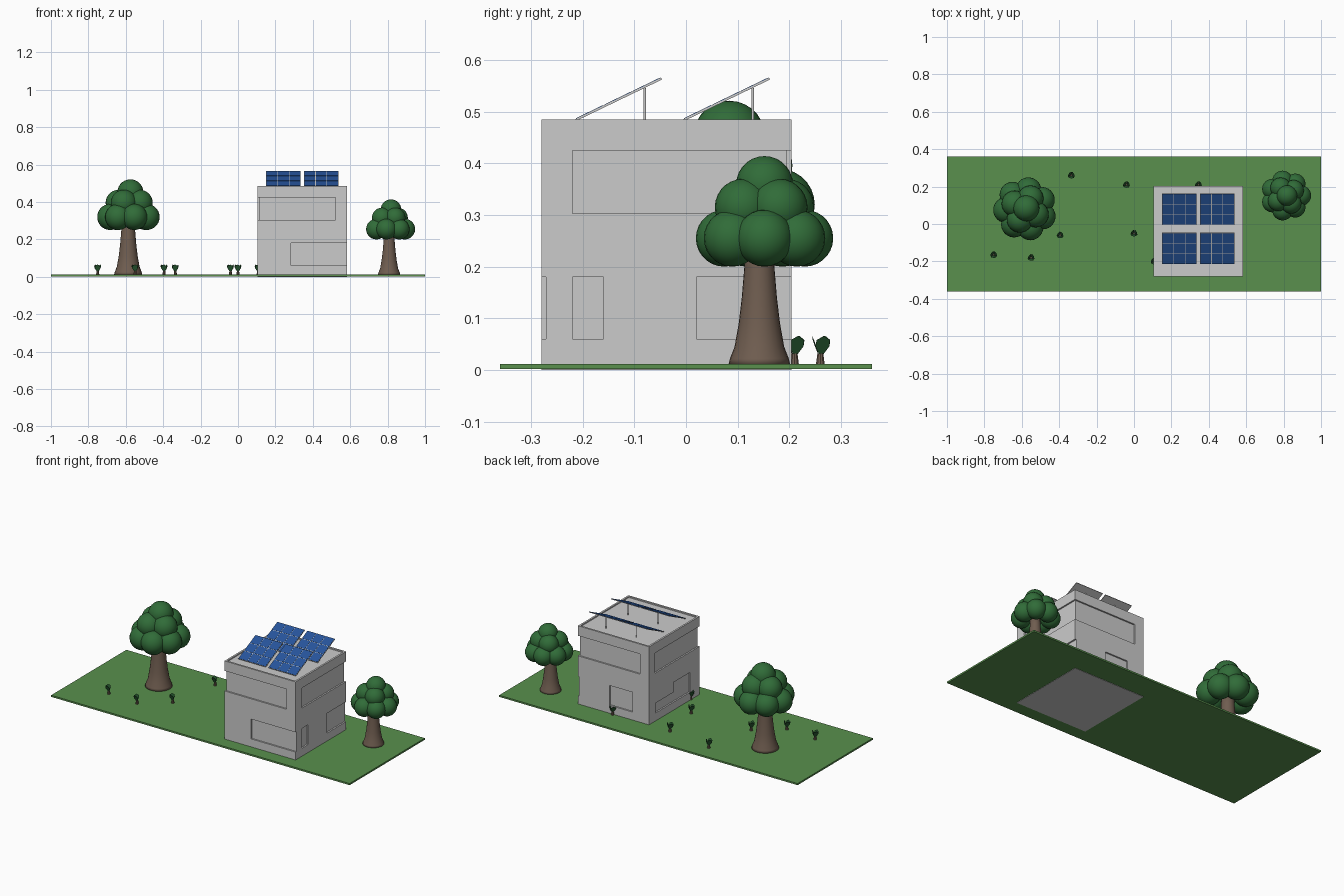
import bpy, bmesh, math
from mathutils import Vector, Matrix

if "Cube" in bpy.data.objects:
    bpy.data.objects.remove(bpy.data.objects["Cube"])


def material(name, color):
    m = bpy.data.materials.new(name)
    m.diffuse_color = (*color, 1)
    m.use_nodes = True
    m.node_tree.nodes["Principled BSDF"].inputs["Base Color"].default_value = m.diffuse_color
    return m


GRASS = material("grass", (0.10, 0.28, 0.075))
LEAF = material("leaf", (0.03, 0.15, 0.04))
SPROUT = material("sprout", (0.02, 0.10, 0.03))
BARK = material("bark", (0.16, 0.11, 0.08))
BLUE = material("solar_cell", (0.02, 0.09, 0.33))


def finish(name, bm, mat=None, smooth=False):
    me = bpy.data.meshes.new(name)
    bmesh.ops.recalc_face_normals(bm, faces=bm.faces)
    for f in bm.faces:
        f.smooth = smooth
    bm.to_mesh(me)
    bm.free()
    ob = bpy.data.objects.new(name, me)
    bpy.context.collection.objects.link(ob)
    if mat:
        me.materials.append(mat)
    return ob


def add_box(bm, lo, hi, mtx=Matrix()):
    lo, hi = Vector(lo), Vector(hi)
    size = Matrix.Diagonal((*(hi - lo), 1))
    bmesh.ops.create_cube(bm, size=1, matrix=mtx @ Matrix.Translation((lo + hi) / 2) @ size)


def box(name, lo, hi, mat=None):
    bm = bmesh.new()
    add_box(bm, lo, hi)
    return finish(name, bm, mat)


def lathe(bm, center, profile, sides):
    # stack of rings from (radius, z) pairs, closed at both ends
    rings = []
    for r, z in profile:
        rings.append([bm.verts.new((center[0] + r * math.cos(2 * math.pi * i / sides),
                                    center[1] + r * math.sin(2 * math.pi * i / sides), z))
                      for i in range(sides)])
    for a, b in zip(rings, rings[1:]):
        for i in range(sides):
            j = (i + 1) % sides
            bm.faces.new((a[i], a[j], b[j], b[i]))
    bm.faces.new(rings[0][::-1])
    bm.faces.new(rings[-1])


# Ground plate
box("ground", (-1, -0.36, 0.002), (1, 0.36, 0.012), GRASS)

# Building with shallow wall recesses and a sunken roof
X0, X1, Y0, Y1, TOP, D = 0.105, 0.582, -0.28, 0.204, 0.485, 0.009
building = box("building", (X0, Y0, 0), (X1, Y1, TOP))
E = 0.05
UP, LOW = (0.303, 0.425), (0.06, 0.18)
recesses = [
    ((X0 - E, Y0 - E), (0.52, Y0 + D), UP),          # front, round the left corner
    ((X0 - E, Y0 - E), (X0 + D, 0.145), UP),         # left
    ((X1 - D, -0.22), (X1 + E, Y1 + E), UP),         # right, round the back corner
    ((0.165, Y1 - D), (X1 + E, Y1 + E), UP),         # back
    ((0.283, Y0 - E), (X1 + E, Y0 + D), LOW),        # front lower
    ((X1 - D, -0.22), (X1 + E, -0.16), LOW),         # right lower
    ((X1 - D, 0.02), (X1 + E, Y1 + E), LOW),
    ((0.217, Y1 - D), (0.37, Y1 + E), LOW),          # back lower
    ((X0 - E, -0.03), (X0 + D, 0.14), (0.06, 0.12)),  # left lower, stepped
    ((X0 - E, -0.19), (X0 + D, -0.03), LOW),
    ((X0 + 0.011, Y0 + 0.011), (X1 - 0.011, Y1 - 0.011), (0.478, 0.6)),  # roof
]
bpy.context.view_layer.objects.active = building
for lo, hi, z in recesses:
    cutter = box("cutter", (*lo, z[0]), (*hi, z[1]))
    cutter.hide_render = True
    mod = building.modifiers.new("recess", 'BOOLEAN')
    mod.operation, mod.solver, mod.object = 'DIFFERENCE', 'EXACT', cutter
    bpy.ops.object.modifier_apply(modifier=mod.name)
    bpy.data.objects.remove(cutter)

# Tilted solar panels: grey backing, 3 x 3 blue cells, one post each
SIZE, TILT = 0.184, math.atan2(0.08, 0.166)
for row, y in enumerate((-0.213, -0.004)):
    for col, x in enumerate((0.151, 0.353)):
        tag = f"{row}_{col}"
        mtx = Matrix.Translation((x, y, 0.484)) @ Matrix.Rotation(TILT, 4, 'X')
        frame, cells = bmesh.new(), bmesh.new()
        add_box(frame, (0, 0, -0.002), (SIZE, SIZE, 0.002), mtx)
        step, gap = SIZE / 3, 0.0015
        for i in range(3):
            for j in range(3):
                add_box(cells, (i * step + gap, j * step + gap, 0.001),
                        ((i + 1) * step - gap, (j + 1) * step - gap, 0.003), mtx)
        finish("panel_frame_" + tag, frame)
        finish("panel_cells_" + tag, cells, BLUE)
        post = bmesh.new()
        lathe(post, (x + SIZE / 2, y + 0.133), [(0.0025, 0.476), (0.0025, 0.546)], 12)
        finish("panel_post_" + tag, post)


# Trees: flared trunk and a crown of balls in three tiers
def tree(name, trunk, crown, s, phase):
    bm = bmesh.new()
    prof = [(0.060, 0), (0.057, 0.012), (0.048, 0.035), (0.040, 0.08),
            (0.034, 0.13), (0.029, 0.19), (0.027, 0.25)]
    lathe(bm, trunk, [(r * s, 0.01 + z * s) for r, z in prof], 24)
    finish(name + "_trunk", bm, BARK, True)
    bm = bmesh.new()
    tiers = [(7, 0.080, 0.245, 0), (4, 0.050, 0.305, 0.6), (1, 0.006, 0.349, 0)]
    for count, ring, z, turn in tiers:
        for k in range(count):
            a = phase + turn + 2 * math.pi * k / count
            pos = (crown[0] + ring * s * math.cos(a), crown[1] + ring * s * math.sin(a), 0.01 + z * s)
            bmesh.ops.create_uvsphere(bm, u_segments=24, v_segments=14, radius=0.055 * s,
                                      matrix=Matrix.Translation(pos))
    finish(name + "_crown", bm, LEAF, True)


tree("large_tree", (-0.587, 0.08), (-0.582, 0.08), 1.265, 0.5)
tree("small_tree", (0.808, 0.142), (0.812, 0.152), 1.0, 0.0)

# Sprouts: short stem with three upright pointed leaves
SPOTS = [(-0.75, -0.165), (-0.55, -0.18), (-0.395, -0.06), (-0.335, 0.26),
         (-0.04, 0.21), (0, -0.05), (0.108, -0.2), (0.345, 0.21)]
OUTLINE = [(0.003, 0.018), (0.015, 0.036), (0.014, 0.048), (0.0, 0.056)]
for n, (x, y) in enumerate(SPOTS):
    bm = bmesh.new()
    lathe(bm, (x, y), [(0.009, 0.01), (0.006, 0.032)], 10)
    finish(f"sprout_stem_{n}", bm, BARK)
    bm = bmesh.new()
    for k in range(3):
        a = math.radians(25 + 120 * k)
        out, side = Vector((math.cos(a), math.sin(a), 0)), Vector((-math.sin(a), math.cos(a), 0))
        pts = OUTLINE + [(-w, h) for w, h in OUTLINE[-2::-1]]
        base = Vector((x, y, 0.01))
        vs = [bm.verts.new(base + side * w + out * (0.002 + 0.35 * (h - 0.015)) + Vector((0, 0, h)))
              for w, h in pts]
        bm.faces.new(vs)
    bmesh.ops.solidify(bm, geom=bm.faces[:], thickness=0.002)
    finish(f"sprout_leaves_{n}", bm, SPROUT)
